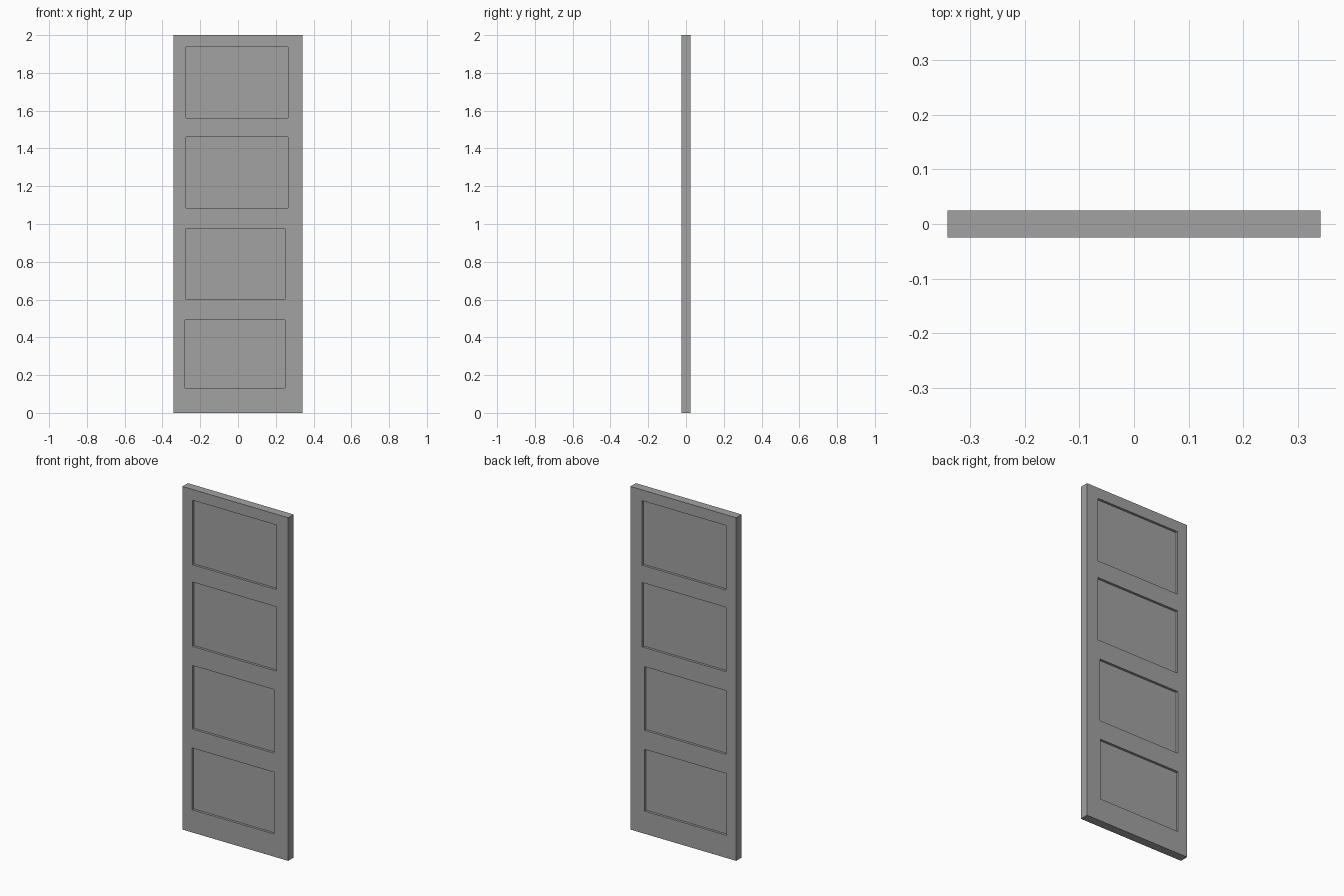
import bpy
import bmesh
from mathutils import Matrix

if "Cube" in bpy.data.objects:
    bpy.data.objects.remove(bpy.data.objects["Cube"])

WIDTH, THICK, HEIGHT = 0.682, 0.05, 2.0
DEPTH = 0.014  # recess depth on each face

# Panel recesses: x min, x max, z min, z max
PANELS = [
    (-0.276, 0.265, 1.561, 1.937),
    (-0.276, 0.265, 1.085, 1.460),
    (-0.277, 0.251, 0.603, 0.974),
    (-0.280, 0.250, 0.132, 0.492),
]


def add_box(bm, lo, hi):
    size = [b - a for a, b in zip(lo, hi)]
    mid = [(a + b) / 2 for a, b in zip(lo, hi)]
    bmesh.ops.create_cube(bm, size=1, matrix=Matrix.Translation(mid) @ Matrix.Diagonal((*size, 1)))


def make_object(name, boxes):
    bm = bmesh.new()
    for lo, hi in boxes:
        add_box(bm, lo, hi)
    mesh = bpy.data.meshes.new(name)
    bm.to_mesh(mesh)
    bm.free()
    obj = bpy.data.objects.new(name, mesh)
    bpy.context.collection.objects.link(obj)
    return obj


# Door slab
h = THICK / 2
door = make_object("door_slab", [((-WIDTH / 2, -h, 0), (WIDTH / 2, h, HEIGHT))])
grey = bpy.data.materials.new("door_grey")
grey.diffuse_color = (0.36, 0.36, 0.36, 1)
grey.use_nodes = True
grey.node_tree.nodes["Principled BSDF"].inputs["Base Color"].default_value = grey.diffuse_color
door.data.materials.append(grey)

# Recess cutters, the same four panels on the front and back
boxes = []
for x0, x1, z0, z1 in PANELS:
    for y0, y1 in ((-h - 0.05, -h + DEPTH), (h - DEPTH, h + 0.05)):
        boxes.append(((x0, y0, z0), (x1, y1, z1)))
cutter = make_object("panel_cutter", boxes)
cutter.data.materials.append(grey)
cutter.hide_render = True

# Cut the recesses, then discard the cutter
cut = door.modifiers.new("panel_recesses", 'BOOLEAN')
cut.operation = 'DIFFERENCE'
cut.solver = 'EXACT'
cut.object = cutter
bpy.context.view_layer.objects.active = door
bpy.ops.object.modifier_apply(modifier=cut.name)
bpy.data.objects.remove(cutter)
